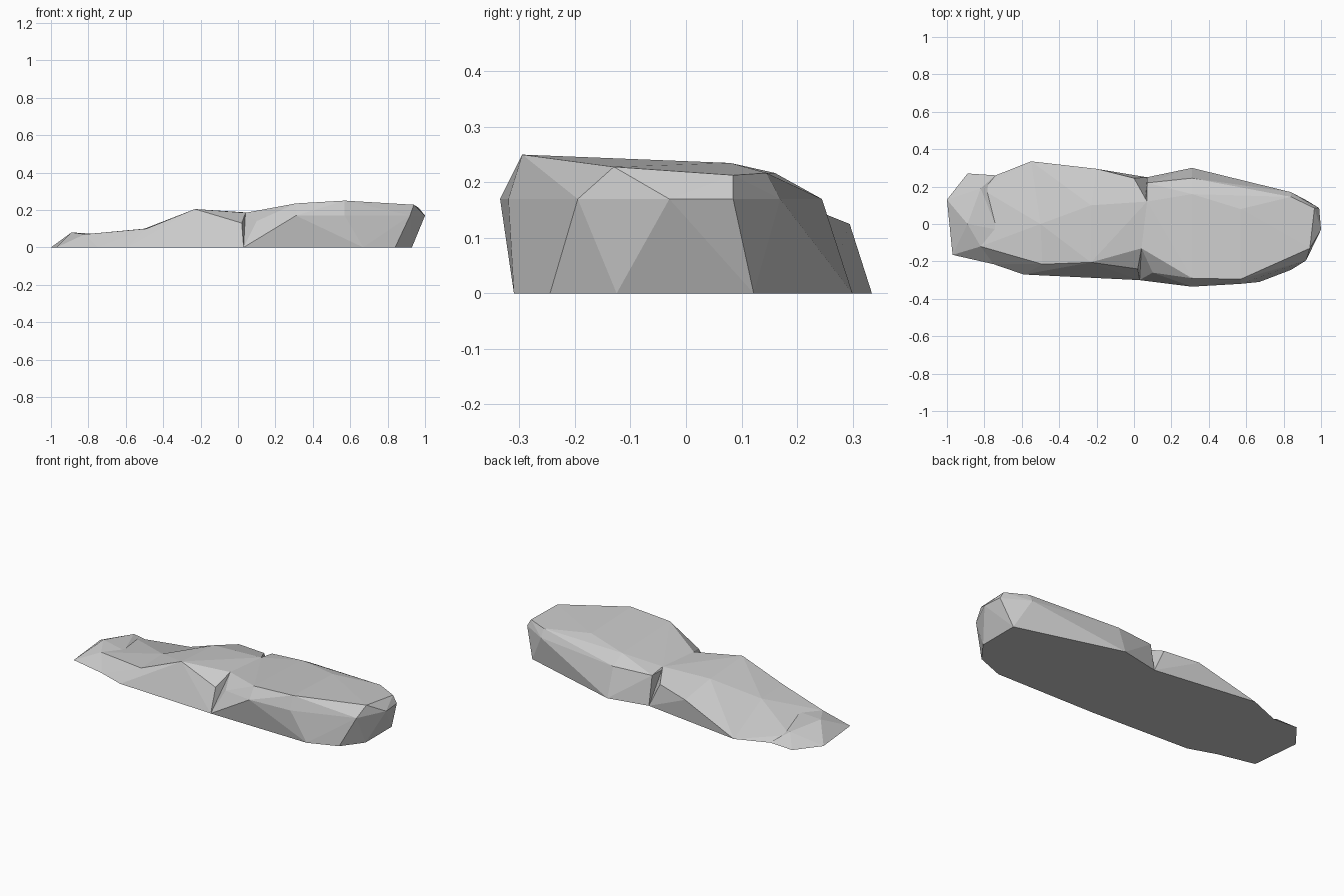
import bpy
import bmesh

default_cube = bpy.data.objects.get("Cube")
if default_cube:
    bpy.data.objects.remove(default_cube, do_unlink=True)

# One plain stone grey for the whole formation
STONE_COLOUR = (0.6, 0.6, 0.6, 1)
stone = bpy.data.materials.new("stone_grey")
stone.use_nodes = True
stone.diffuse_color = STONE_COLOUR
shader = next(n for n in stone.node_tree.nodes if n.type == "BSDF_PRINCIPLED")
shader.inputs["Base Color"].default_value = STONE_COLOUR
shader.inputs["Roughness"].default_value = 0.9


def rock(name, ground, crown):
    """Chisel one faceted boulder: a flat ground outline wrapped up to its crown points."""
    mesh = bpy.data.meshes.new(name)
    bm = bmesh.new()
    for x, y in ground:
        bm.verts.new((x, y, 0))
    for corner in crown:
        bm.verts.new(corner)
    result = bmesh.ops.convex_hull(bm, input=bm.verts[:])
    unused = {v for v in result["geom_interior"] + result["geom_unused"]
              if isinstance(v, bmesh.types.BMVert)}
    bmesh.ops.delete(bm, geom=list(unused), context="VERTS")
    # Merge coplanar triangles into clean flat facets
    bmesh.ops.dissolve_limit(bm, angle_limit=0.02, verts=bm.verts[:], edges=bm.edges[:])
    bmesh.ops.recalc_face_normals(bm, faces=bm.faces[:])
    bm.to_mesh(mesh)
    bm.free()
    mesh.materials.append(stone)
    obj = bpy.data.objects.new(name, mesh)
    bpy.context.collection.objects.link(obj)
    return obj


# Corners shared by neighbouring boulders, so that their facets meet
groove_front, groove_back = (.03, -.3), (.07, .25)
groove_top_front, groove_top_back = (.04, -.13, .185), (.07, .12, .185)
slope_front, slope_mid = (-.49, -.215, .1), (-.5, 0, .1)
step_front, step_back = (-.59, -.27), (-.55, .335)
neck_front, neck_back = (-.75, -.215), (-.74, .26)
neck_top = [(-.82, -.12, .07), (-.73, -.03, .07)]

# Tall boulder with an undercut shoulder
rock(
    "tall_boulder",
    ground=[groove_front, (.67, -.31), (.84, -.245), (.93, -.125),
            (.93, .122), (.31, .3), groove_back],
    crown=[
        # shoulder
        (.1, -.26, .14), (.31, -.335, .17), (.57, -.32, .17), (.92, -.195, .17),
        (1, -.03, .17), (.99, .085, .17), (.84, .17, .17), (.31, .245, .17),
        (.07, .22, .17),
        # top
        groove_top_front, groove_top_back, (.31, -.29, .235), (.57, -.295, .25),
        (.94, -.13, .228), (.965, .085, .213), (.84, .145, .217),
        (.57, .08, .235), (.31, .16, .217),
    ],
)

# Sloping boulder in the middle
rock(
    "sloping_boulder",
    ground=[groove_front, step_front, step_back, groove_back],
    crown=[groove_top_front, groove_top_back, slope_front, slope_mid,
           (.02, -.24, .13), (-.23, -.205, .205), (-.23, .1, .185),
           (0, .245, .145), (-.2, .295, .125)],
)

# Low apron running out from the slope
rock(
    "low_apron",
    ground=[step_front, neck_front, neck_back, step_back],
    crown=[slope_front, slope_mid, *neck_top, (-.82, .19, .04)],
)

# Small pointed stone at the low end
rock(
    "end_stone",
    ground=[neck_front, (-.97, -.165), (-1, .13), (-.89, .27), neck_back],
    crown=[*neck_top, (-.89, 0, .08), (-.82, .19, .06)],
)
